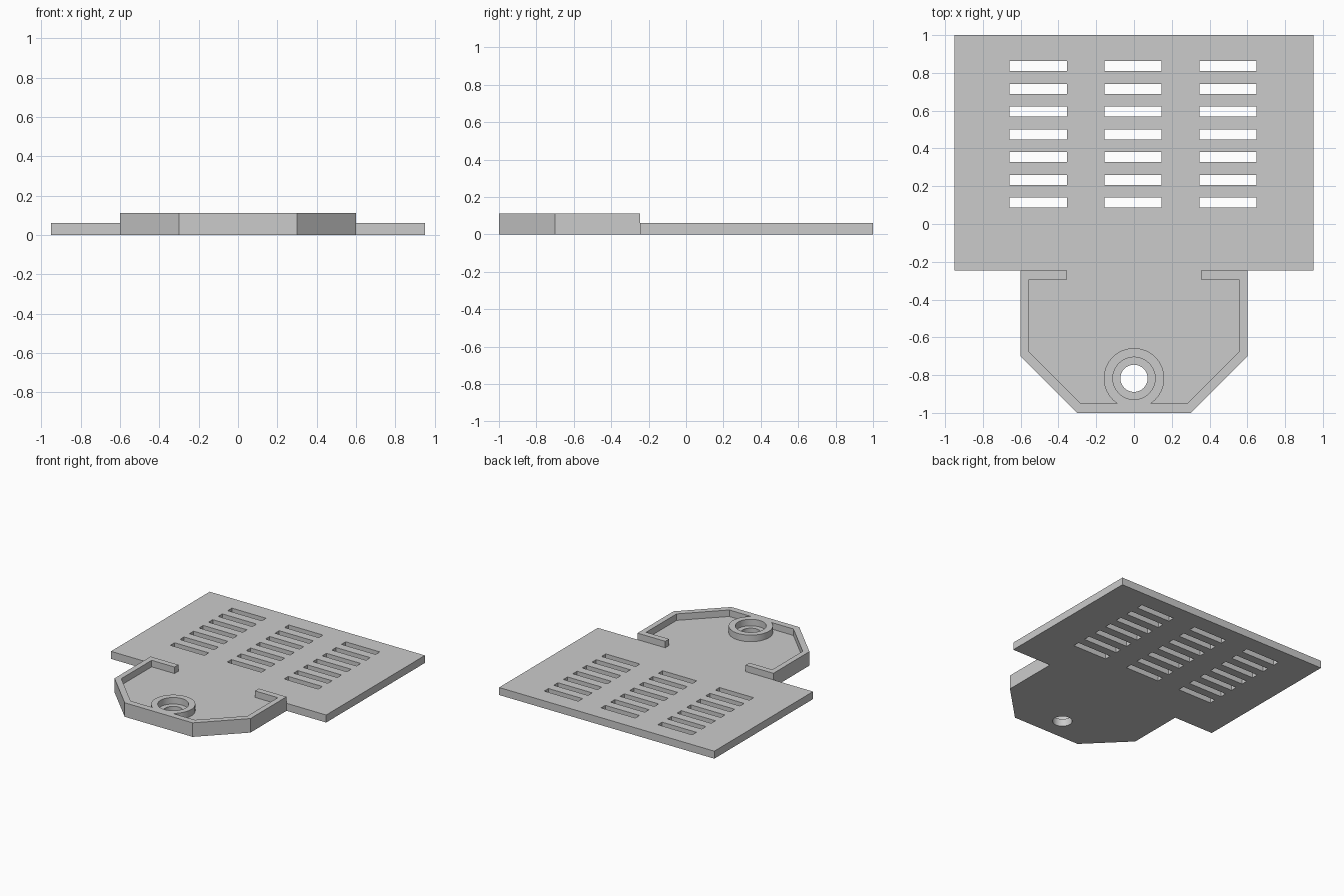
import bpy
import bmesh
import math

PLATE_Z, RIM_Z = 0.06, 0.112
STEP_Y = -0.245          # where the wide plate meets the tray
BOSS = (0, -0.817)

cube = bpy.data.objects.get("Cube")
if cube:
    bpy.data.objects.remove(cube, do_unlink=True)

grey = bpy.data.materials.new("light grey")
grey.use_nodes = True
grey.diffuse_color = (0.6, 0.6, 0.6, 1)
grey.node_tree.nodes["Principled BSDF"].inputs["Base Color"].default_value = (0.6, 0.6, 0.6, 1)


def prism(name, points, z0, z1):
    """Extrude a flat outline from z0 to z1."""
    bm = bmesh.new()
    face = bm.faces.new([bm.verts.new((x, y, z0)) for x, y in points])
    top = bmesh.ops.extrude_face_region(bm, geom=[face])["geom"]
    verts = [v for v in top if isinstance(v, bmesh.types.BMVert)]
    bmesh.ops.translate(bm, verts=verts, vec=(0, 0, z1 - z0))
    bmesh.ops.recalc_face_normals(bm, faces=bm.faces)
    mesh = bpy.data.meshes.new(name)
    bm.to_mesh(mesh)
    bm.free()
    mesh.materials.append(grey)
    obj = bpy.data.objects.new(name, mesh)
    bpy.context.collection.objects.link(obj)
    return obj


def circle(radius, count=64):
    return [(BOSS[0] + radius * math.cos(2 * math.pi * i / count),
             BOSS[1] + radius * math.sin(2 * math.pi * i / count)) for i in range(count)]


def mirrored(half):
    """Complete a right-hand outline with its mirror image."""
    return half + [(-x, y) for x, y in reversed(half)]


def combine(target, tool, operation):
    """Apply a boolean and remove the tool."""
    tool.hide_render = True
    mod = target.modifiers.new(operation, "BOOLEAN")
    mod.operation, mod.solver, mod.object = operation, "EXACT", tool
    bpy.context.view_layer.objects.active = target
    bpy.ops.object.modifier_apply(modifier=mod.name)
    bpy.data.objects.remove(tool, do_unlink=True)


# Flat plate with the chamfered tray floor
outer = [(0.6, STEP_Y), (0.6, -0.7), (0.3, -1)]
plate = prism("vented_plate", mirrored([(0.95, 1), (0.95, STEP_Y)] + outer), 0, PLATE_Z)

# Raised rim around the tray, open in the middle of the rear side
lip_y = STEP_Y - 0.048
inner = [(0.355, STEP_Y), (0.355, lip_y), (0.557, lip_y), (0.557, -0.676), (0.283, -0.95)]
rim_outline = mirrored(inner) + [(-x, y) for x, y in outer] + outer[::-1]
combine(plate, prism("tray_rim", rim_outline, 0, RIM_Z), "UNION")

# Round boss with a counterbore and a through hole
combine(plate, prism("boss", circle(0.16), 0.02, RIM_Z), "UNION")
combine(plate, prism("counterbore", circle(0.112), PLATE_Z, 0.2), "DIFFERENCE")
combine(plate, prism("through_hole", circle(0.072), -0.1, 0.2), "DIFFERENCE")

# Three columns of ventilation slots
for column in range(3):
    for row in range(7):
        x, y = -0.507 + 0.502 * column, 0.113 + 0.1205 * row
        slot = [(x + sx * 0.151, y + sy * 0.0265) for sx, sy in ((-1, -1), (1, -1), (1, 1), (-1, 1))]
        combine(plate, prism("slot", slot, -0.1, 0.2), "DIFFERENCE")

# Merge coplanar faces and shade the round walls smoothly
bm = bmesh.new()
bm.from_mesh(plate.data)
bmesh.ops.remove_doubles(bm, verts=bm.verts, dist=0.0001)
bmesh.ops.dissolve_limit(bm, angle_limit=0.01, verts=bm.verts, edges=bm.edges)
bm.to_mesh(plate.data)
bm.free()
plate.select_set(True)
bpy.context.view_layer.objects.active = plate
bpy.ops.object.shade_smooth_by_angle(angle=math.radians(30))
